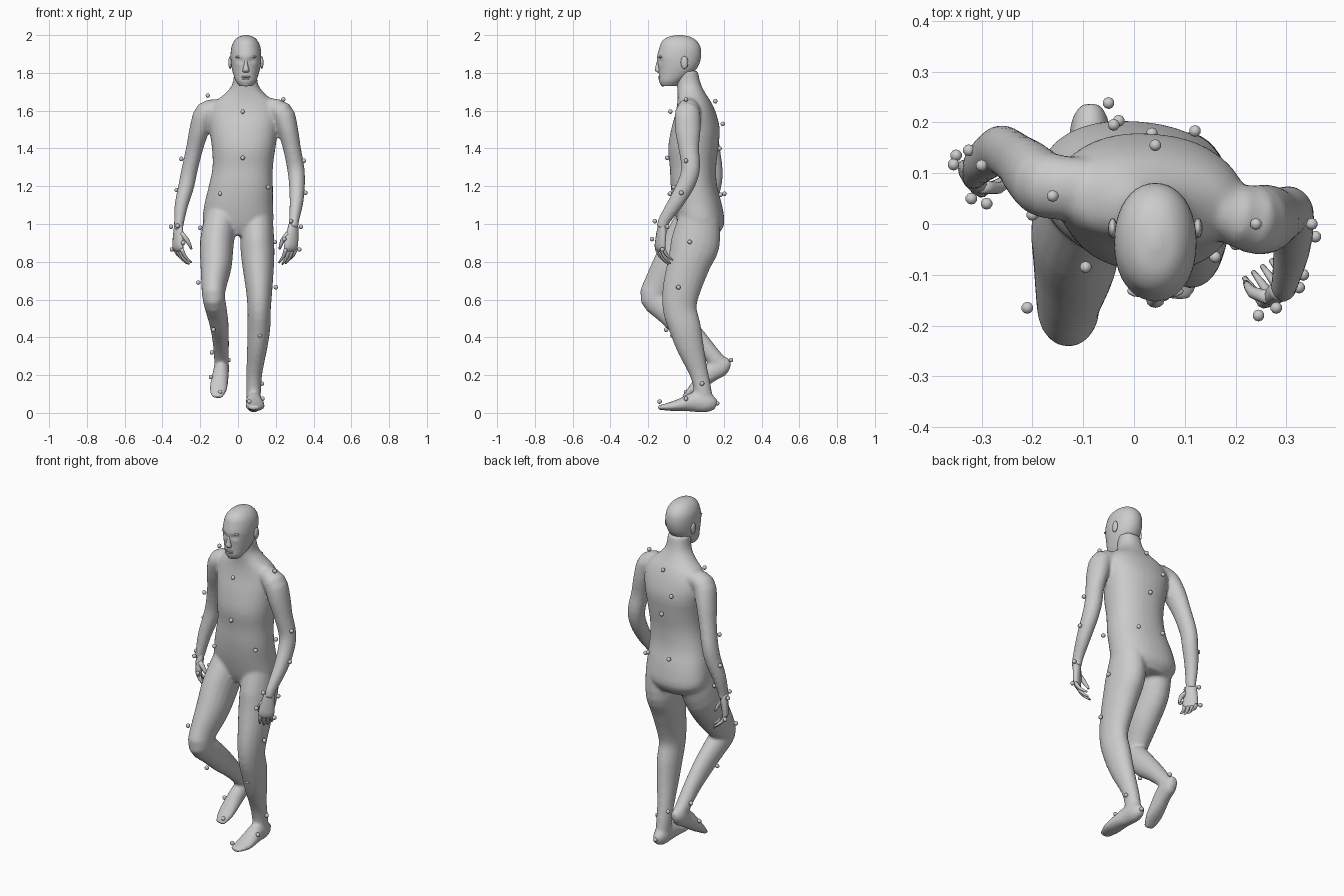
import bpy, bmesh, math
from mathutils import Vector, Matrix


def smooth_rings(rings, steps):
    """Catmull-Rom interpolation of (x, y, z, half width, half depth) rings."""
    out = []
    n = len(rings)
    for i in range(n - 1):
        p0, p1, p2, p3 = rings[max(i - 1, 0)], rings[i], rings[i + 1], rings[min(i + 2, n - 1)]
        for k in range(steps):
            t = k / steps
            out.append([0.5 * (2 * b + (c - a) * t + (2 * a - 5 * b + 4 * c - d) * t * t
                               + (3 * b - a - 3 * c + d) * t ** 3)
                        for a, b, c, d in zip(p0, p1, p2, p3)])
    out.append(list(rings[-1]))
    return out


def loft(bm, rings, side=(1, 0, 0), sides=20, flat=False, power=1.0, steps=3):
    """Closed tube of elliptical rings; flat keeps every ring horizontal."""
    rings = smooth_rings(rings, steps)
    pts = [Vector(r[:3]) for r in rings]
    side = Vector(side).normalized()
    loops = []
    for i, r in enumerate(rings):
        t = pts[min(i + 1, len(pts) - 1)] - pts[max(i - 1, 0)]
        t = Vector((0, 0, 1)) if flat else t.normalized()
        s = (side - t * side.dot(t)).normalized()
        d = t.cross(s)
        loop = []
        for k in range(sides):
            a = 2 * math.pi * k / sides
            c, q = math.cos(a), math.sin(a)
            u = math.copysign(abs(c) ** power, c) * max(r[3], 0.002)
            v = math.copysign(abs(q) ** power, q) * max(r[4], 0.002)
            loop.append(bm.verts.new(pts[i] + s * u + d * v))
        loops.append(loop)
    for a, b in zip(loops, loops[1:]):
        for k in range(sides):
            j = (k + 1) % sides
            bm.faces.new((a[k], a[j], b[j], b[k]))
    bm.faces.new(loops[0])
    bm.faces.new(loops[-1])


def ball(bm, pos, size, seg=12):
    m = Matrix.Translation(pos) @ Matrix.Diagonal((*size, 1))
    bmesh.ops.create_uvsphere(bm, u_segments=seg, v_segments=seg // 2 + 2, radius=1, matrix=m)


def finish(bm, name):
    bmesh.ops.recalc_face_normals(bm, faces=bm.faces)
    for f in bm.faces:
        f.smooth = True
    me = bpy.data.meshes.new(name)
    bm.to_mesh(me)
    bm.free()
    ob = bpy.data.objects.new(name, me)
    bpy.context.collection.objects.link(ob)
    return ob


# Body: torso, limbs and feet merged into one skin
body = bmesh.new()
loft(body, [(0, .075, .94, .13, .09), (0, .08, 1.0, .185, .122), (.003, .062, 1.1, .182, .128),
            (.015, .042, 1.2, .17, .122), (.025, .037, 1.3, .16, .122), (.03, .038, 1.4, .168, .132),
            (.03, .05, 1.5, .182, .128), (.03, .052, 1.58, .19, .108), (.033, .045, 1.64, .165, .09),
            (.037, .03, 1.69, .105, .074), (.038, .015, 1.74, .068, .064), (.04, .0, 1.81, .06, .062)],
     side=(1, -.08, 0), sides=32, flat=True, power=.9)
# straight leg and its planted foot
loft(body, [(.1, .07, 1.03, .085, .11), (.102, .05, .9, .09, .13), (.106, .018, .8, .086, .115),
            (.112, -.025, .65, .07, .1), (.112, -.033, .55, .062, .09), (.11, -.005, .45, .061, .085),
            (.102, .022, .35, .054, .073), (.087, .065, .22, .043, .051), (.083, .085, .14, .04, .047),
            (.083, .095, .06, .037, .05)])
loft(body, [(.083, .16, .04, .02, .025), (.083, .12, .052, .04, .05), (.085, .05, .058, .043, .054),
            (.09, -.02, .045, .05, .036), (.09, -.08, .034, .05, .024), (.08, -.148, .028, .03, .011)])
# bent leg and its lifted foot
loft(body, [(-.09, .06, 1.03, .088, .11), (-.112, .0, .9, .09, .122), (-.116, -.07, .78, .083, .108),
            (-.128, -.14, .67, .066, .088), (-.128, -.165, .61, .06, .078), (-.115, -.1, .545, .056, .072),
            (-.1, -.025, .47, .05, .067), (-.092, .06, .39, .044, .054), (-.088, .135, .31, .04, .044),
            (-.087, .17, .265, .038, .048)])
loft(body, [(-.085, .235, .25, .02, .025), (-.086, .2, .25, .038, .05), (-.09, .135, .215, .042, .05),
            (-.1, .07, .155, .047, .036), (-.105, .03, .12, .046, .024), (-.112, -.012, .083, .03, .011)])
# arms
loft(body, [(.15, .03, 1.61, .05, .06), (.23, .01, 1.59, .062, .068), (.263, .01, 1.5, .055, .068),
            (.286, .015, 1.4, .047, .055), (.305, .025, 1.3, .046, .05), (.312, .005, 1.22, .043, .048),
            (.31, -.05, 1.12, .037, .042), (.297, -.115, 1.02, .027, .032), (.294, -.125, .98, .026, .03)])
loft(body, [(-.09, .07, 1.61, .05, .06), (-.168, .075, 1.59, .06, .066), (-.204, .1, 1.5, .053, .066),
            (-.23, .125, 1.4, .045, .055), (-.258, .145, 1.28, .043, .05), (-.274, .14, 1.2, .042, .047),
            (-.3, .12, 1.1, .036, .04), (-.313, .1, 1.0, .026, .032), (-.315, .098, .97, .025, .03)])
skin = finish(body, "body")
rm = skin.modifiers.new("merge", 'REMESH')
rm.mode = 'VOXEL'
rm.voxel_size = .009
rm.use_smooth_shade = True
sm = skin.modifiers.new("soften", 'SMOOTH')
sm.factor = .5
sm.iterations = 6


# Hands: palm, four curled fingers and a thumb; across points to the index side
def hand(name, wrist, knuckles, across, curl):
    bm = bmesh.new()
    w, k = Vector(wrist), Vector(knuckles)
    a, c = Vector(across).normalized(), Vector(curl).normalized()
    down = Vector((0, 0, -1))
    loft(bm, [(*w, .026, .022), (*w.lerp(k, .5), .038, .021), (*k, .043, .018),
              (*(k + down * .02 + c * .008), .038, .012)], side=a, sides=12)
    for i, length in enumerate((.085, .095, .09, .07)):
        base = k + a * (.031 - .021 * i) + down * .008
        mid = base + down * length * .5 + c * .022
        tip = mid + down * length * .4 + c * .04
        loft(bm, [(*base, .011, .011), (*mid, .009, .009), (*tip, .005, .005)], side=a, sides=8, steps=2)
    base = w.lerp(k, .4) + a * .026
    mid = base + a * .02 + c * .025 + down * .04
    tip = mid + c * .025 + down * .045
    loft(bm, [(*base, .014, .014), (*mid, .012, .012), (*tip, .006, .006)], side=a, sides=8, steps=2)
    finish(bm, name)


hand("left_hand", (.294, -.125, 1.0), (.28, -.138, .88), (-.83, -.55, 0), (-.6, .8, 0))
hand("right_hand", (-.315, .1, 1.0), (-.318, .088, .88), (.58, -.81, 0), (.85, .5, 0))

# Head: skull and jaw with hollowed eye sockets
head = bmesh.new()
loft(head, [(.042, -.035, 2.0, .01, .015), (.042, -.035, 1.989, .042, .062), (.042, -.034, 1.965, .065, .094),
            (.042, -.032, 1.93, .078, .11), (.042, -.037, 1.88, .081, .116), (.042, -.042, 1.83, .076, .104),
            (.042, -.058, 1.79, .066, .086), (.042, -.08, 1.755, .053, .062), (.042, -.09, 1.73, .034, .04)],
     sides=40, flat=True, steps=5, power=.95)
for v in head.verts:
    for sx in (-1, 1):
        dx, dz = v.co.x - .042 - sx * .032, v.co.z - 1.866
        if v.co.y < -.06:
            v.co.y += .013 * math.exp(-(dx / .018) ** 2 - (dz / .012) ** 2)
finish(head, "head")

# Facial features and ears
face = bmesh.new()
loft(face, [(.042, -.138, 1.875, .008, .012), (.042, -.146, 1.84, .011, .014),
            (.042, -.15, 1.814, .018, .015), (.042, -.142, 1.803, .014, .01)], sides=12, flat=True)
ball(face, (.042, -.139, 1.779), (.025, .009, .006))
ball(face, (.042, -.137, 1.769), (.022, .009, .006))
ball(face, (.042, -.122, 1.742), (.022, .014, .014))
for s in (-1, 1):
    ball(face, (.042 + s * .03, -.132, 1.885), (.026, .012, .007))
    ball(face, (.042 + s * .031, -.119, 1.866), (.013, .012, .01))
    ball(face, (.042 + s * .084, -.008, 1.855), (.009, .02, .034))
finish(face, "face_features")

# Small tracking balls over the skin
front = [(-.16, .055, 1.68), (.24, 0, 1.66), (.025, -.083, 1.595), (.025, -.1, 1.35), (-.095, -.085, 1.16),
         (.16, -.065, 1.195), (-.3, .115, 1.345), (.35, 0, 1.335), (-.325, .145, 1.18), (.357, -.025, 1.165),
         (-.355, .117, .985), (-.32, .05, .99), (-.29, .04, .9), (-.35, .135, .865), (.28, -.165, 1.015),
         (.333, -.1, .985), (.245, -.18, .92), (.325, -.125, .865)]
back_and_legs = [(-.2, .018, .98), (.195, .02, .905), (-.21, -.165, .69), (.2, -.04, .665), (-.13, -.105, .44),
                 (.115, -.072, .41), (-.138, .15, .32), (-.143, .08, .19), (-.095, 0, .11), (.127, .085, .155),
                 (.06, -.14, .06), (.13, 0, .075), (.085, .165, .05), (-.05, .238, .28), (-.03, .203, 1.16),
                 (.12, .183, 1.155), (.042, .155, 1.65), (-.04, .195, 1.53), (.035, .178, 1.4)]
balls = bmesh.new()
for p in front + back_and_legs:
    ball(balls, p, (.012, .012, .012), 10)
finish(balls, "tracking_balls")
